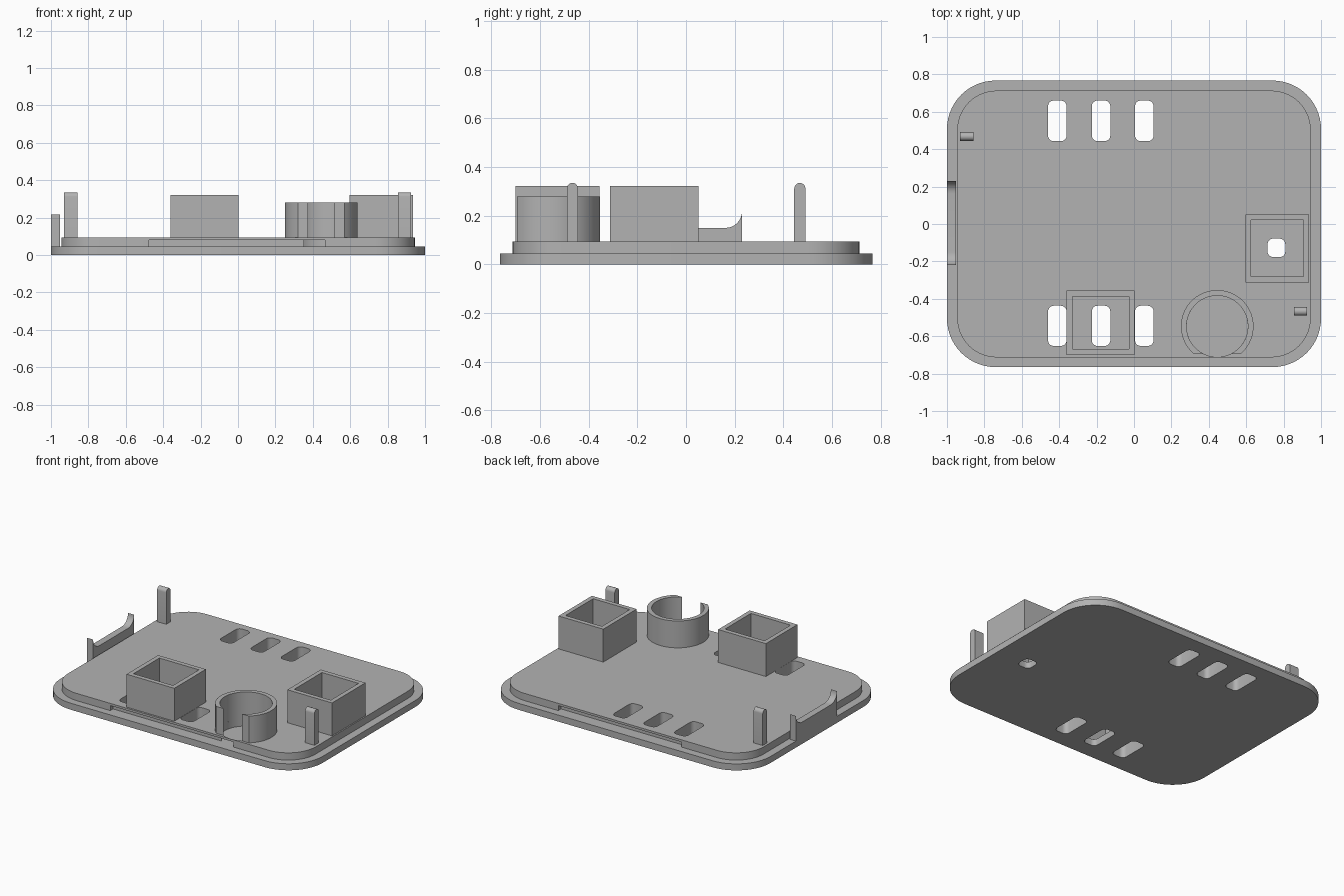
import bpy, bmesh, math

if "Cube" in bpy.data.objects:
    bpy.data.objects.remove(bpy.data.objects["Cube"])

grey = bpy.data.materials.new("plain grey")
grey.diffuse_color = (0.45, 0.45, 0.45, 1)
grey.use_nodes = True
grey.node_tree.nodes["Principled BSDF"].inputs["Base Color"].default_value = grey.diffuse_color


def prism(name, pts, a, b, axis="z"):
    """Extrude a 2D outline from a to b, along z (xy outline) or x (yz outline)."""
    place = (lambda p, h: (p[0], p[1], h)) if axis == "z" else (lambda p, h: (h, p[0], p[1]))
    bm = bmesh.new()
    lo = [bm.verts.new(place(p, a)) for p in pts]
    hi = [bm.verts.new(place(p, b)) for p in pts]
    bm.faces.new(lo[::-1])
    bm.faces.new(hi)
    for i in range(len(pts)):
        j = (i + 1) % len(pts)
        bm.faces.new((lo[i], lo[j], hi[j], hi[i]))
    return finish(name, bm)


def finish(name, bm):
    bmesh.ops.recalc_face_normals(bm, faces=bm.faces)
    me = bpy.data.meshes.new(name)
    bm.to_mesh(me)
    bm.free()
    me.materials.append(grey)
    ob = bpy.data.objects.new(name, me)
    bpy.context.collection.objects.link(ob)
    return ob


def arc(cx, cy, r, a0, a1, n):
    return [(cx + r * math.cos(a0 + (a1 - a0) * i / n),
             cy + r * math.sin(a0 + (a1 - a0) * i / n)) for i in range(n + 1)]


def rect(x0, x1, y0, y1):
    return [(x0, y0), (x1, y0), (x1, y1), (x0, y1)]


def rounded(x0, x1, y0, y1, r, n):
    q = math.pi / 2
    centres = [(x1 - r, y1 - r), (x0 + r, y1 - r), (x0 + r, y0 + r), (x1 - r, y0 + r)]
    return [p for k, (x, y) in enumerate(centres) for p in arc(x, y, r, k * q, (k + 1) * q, n)]


def boolean(target, tool, op):
    m = target.modifiers.new(op, "BOOLEAN")
    m.operation, m.object, m.solver = op, tool, "EXACT"
    bpy.context.view_layer.objects.active = target
    bpy.ops.object.modifier_apply(modifier=m.name)
    bpy.data.objects.remove(tool)


BASE, TOP = 0.045, 0.095

# Stepped lid plate
plate = prism("plate", rounded(-1, 1, -0.765, 0.767, 0.26, 14), 0, BASE)
lip = prism("lip", rounded(-0.945, 0.945, -0.713, 0.713, 0.21, 14), 0.02, TOP)
boolean(plate, lip, "UNION")

# Snap grooves along the front and back of the lip
for s in (-1, 1):
    x0, x1 = sorted((s * 0.475, -s * 0.465))
    y0, y1 = sorted((s * 0.683, s * 0.74))
    boolean(plate, prism("groove", rect(x0, x1, y0, y1), BASE, 0.08), "DIFFERENCE")

# Square sockets: outer bounds, wall thickness
sockets = {"front_socket": (-0.36, 0.004, -0.70, -0.356, 0.031),
           "side_socket": (0.595, 0.936, -0.312, 0.052, 0.031)}
for name, (x0, x1, y0, y1, t) in sockets.items():
    inner = rect(x0 + t, x1 - t, y0 + t, y1 - t)
    boolean(plate, prism("pocket", inner, BASE, 0.2), "DIFFERENCE")
    wall = prism(name, rect(x0, x1, y0, y1), TOP, 0.322)
    boolean(wall, prism("pocket", inner, 0, 0.5), "DIFFERENCE")

# Round socket, sliced flat at the front so it opens into a C
cx, cy, ro, ri, cut = 0.445, -0.547, 0.194, 0.164, 0.148
boolean(plate, prism("pocket", arc(cx, cy, ri, 0, 2 * math.pi * 47 / 48, 47), BASE, 0.2), "DIFFERENCE")
ao, ai = math.asin(cut / ro), math.asin(cut / ri)
prism("round_socket", arc(cx, cy, ro, -ao, math.pi + ao, 40)
      + arc(cx, cy, ri, math.pi + ai, -ai, 40), TOP, 0.28)

# Vent slots and the small hole
for x in (-0.41, -0.176, 0.055):
    for y0, y1 in ((0.443, 0.66), (-0.652, -0.437)):
        boolean(plate, prism("slot", rounded(x - 0.0495, x + 0.0495, y0, y1, 0.03, 5), -0.1, 0.2), "DIFFERENCE")
boolean(plate, prism("hole", rounded(0.714, 0.809, -0.177, -0.078, 0.03, 5), -0.1, 0.2), "DIFFERENCE")

# Round-topped pegs
for name, x0, x1, y in (("left_peg", -0.929, -0.859, 0.468), ("right_peg", 0.855, 0.926, -0.467)):
    r = 0.023
    prism(name, [(y - r, TOP), (y + r, TOP)] + arc(y, 0.335 - r, r, 0, math.pi, 10), x0, x1, "x")

# Side guard with curved-up ends
y0, y1, r = -0.218, 0.23, 0.068
q = math.pi / 2
prism("side_guard", [(y0, BASE), (y1, BASE)]
      + arc(y1 - r, 0.15 + r, r, 0, -q, 10) + arc(y0 + r, 0.15 + r, r, -q, -2 * q, 10),
      -1, -0.953, "x")

# Smooth the curved walls, keep the edges sharp
bpy.ops.object.select_all(action="SELECT")
bpy.context.view_layer.objects.active = plate
bpy.ops.object.shade_smooth_by_angle(angle=math.radians(30))
